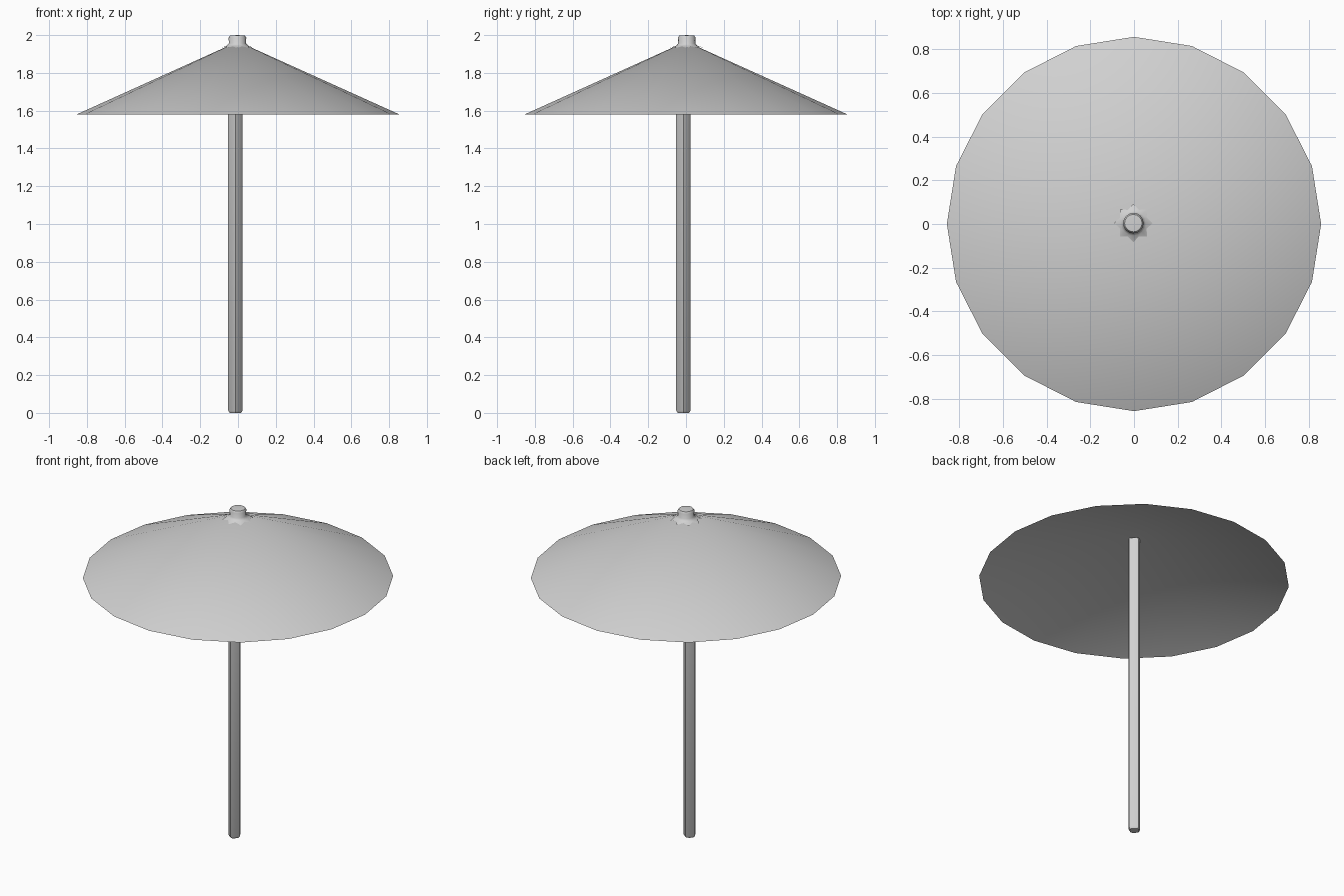
import bpy
import bmesh
from math import cos, sin, pi, radians

cube = bpy.data.objects.get("Cube")
if cube:
    bpy.data.objects.remove(cube, do_unlink=True)

grey = bpy.data.materials.new("plain_grey")
grey.use_nodes = True
grey.diffuse_color = (0.64, 0.64, 0.64, 1)
grey.node_tree.nodes["Principled BSDF"].inputs["Base Color"].default_value = (0.64, 0.64, 0.64, 1)


def lathe(name, profile, sides, centre=(0, 0), star=(), dent=1, lift=0, angle=35):
    """Stack rings of (radius, z); in star rings every second corner is pulled in and lifted."""
    bm = bmesh.new()
    rings = []
    for level, (radius, z) in enumerate(profile):
        ring = []
        for i in range(sides):
            a = 2 * pi * i / sides
            inner = level in star and i % 2
            r = radius * (dent if inner else 1)
            h = z + (lift if inner else 0)
            ring.append(bm.verts.new((centre[0] + r * cos(a), centre[1] + r * sin(a), h)))
        rings.append(ring)
    for low, high in zip(rings, rings[1:]):
        for i in range(sides):
            j = (i + 1) % sides
            bm.faces.new((low[i], low[j], high[j], high[i]))
    # Rings of zero radius close to a single point
    bmesh.ops.remove_doubles(bm, verts=bm.verts[:], dist=0.0001)
    mesh = bpy.data.meshes.new(name)
    bm.to_mesh(mesh)
    bm.free()
    mesh.materials.append(grey)
    obj = bpy.data.objects.new(name, mesh)
    bpy.context.collection.objects.link(obj)
    bpy.ops.object.select_all(action="DESELECT")
    obj.select_set(True)
    bpy.context.view_layer.objects.active = obj
    bpy.ops.object.shade_smooth_by_angle(angle=radians(angle))


# Conical canopy: shallower underside meeting the steeper top at a sharp rim
lathe("canopy", [(0, 1.86), (0.857, 1.579), (0, 1.966)], 20)

# Pole with small bevelled ends, set slightly off centre
lathe("pole", [(0, 0), (0.03, 0), (0.038, 0.012), (0.038, 1.85), (0, 1.86)], 8,
      centre=(-0.014, -0.014), star=(1, 2, 3), dent=0.86, angle=50)

# Top knob with a flared, pointed skirt draped on the canopy
lathe("top_knob", [(0.088, 1.932), (0.057, 1.944), (0.045, 1.956),
                   (0.047, 1.986), (0.04, 1.997), (0, 2.0)], 16,
      centre=(-0.003, 0.004), star=(0,), dent=0.75, lift=0.008, angle=50)
